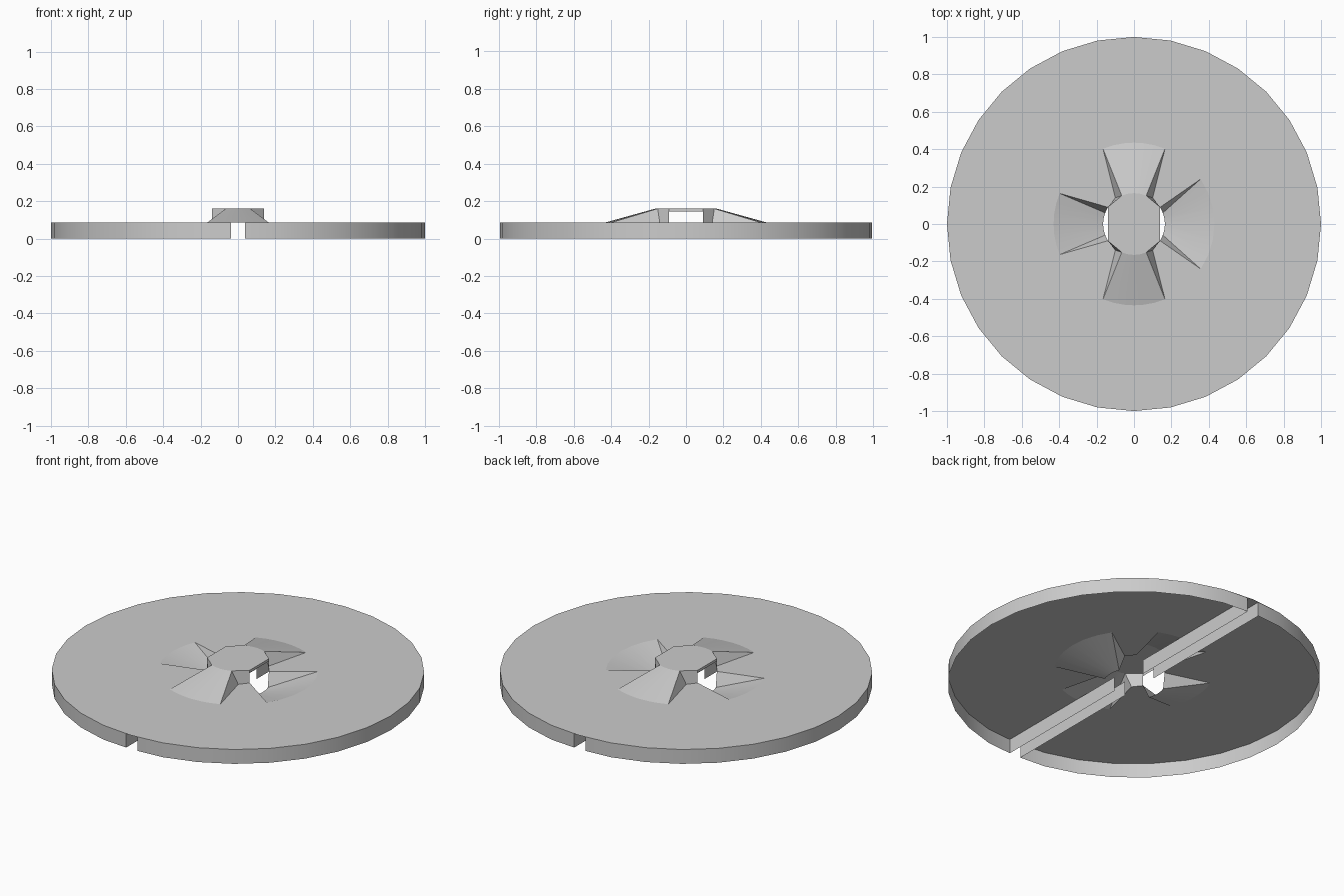
import bpy, bmesh
from math import sin, cos, radians
from mathutils import Vector

if "Cube" in bpy.data.objects:
    bpy.data.objects.remove(bpy.data.objects["Cube"])

H, TOP, LOW = 0.085, 0.16, 0.005   # plate level, cap level, recess depth
LIP = 0.145                        # lower edge of the cap lip
R_OUT, R_IN = 0.435, 0.165         # vane outer and inner radius
SLOT = 0.037                       # half width of the underside channel


def polar(r, deg, z):
    return Vector((r * cos(radians(deg)), r * sin(radians(deg)), z))


def arc(r, mid, half, z, n=6):
    return [polar(r, mid - half + 2 * half * i / n, z) for i in range(n + 1)]


def make(name, faces, centre=(0, 0, 0)):
    """Mesh from point-list faces, facing up or away from centre."""
    bm = bmesh.new()
    for pts in faces:
        bm.faces.new([bm.verts.new(p) for p in pts])
    bmesh.ops.remove_doubles(bm, verts=bm.verts, dist=0.0005)
    bm.normal_update()
    for f in bm.faces:
        out = f.calc_center_median() - Vector(centre)
        out.z = 0
        if f.normal.z < -0.2 or (abs(f.normal.z) <= 0.2 and f.normal.dot(out) < 0):
            f.normal_flip()
    return finish(name, bm)


def finish(name, bm):
    me = bpy.data.meshes.new(name)
    bm.to_mesh(me)
    bm.free()
    ob = bpy.data.objects.new(name, me)
    bpy.context.collection.objects.link(ob)
    bpy.ops.object.select_all(action='DESELECT')
    ob.select_set(True)
    bpy.context.view_layer.objects.active = ob
    bpy.ops.object.shade_smooth_by_angle(angle=radians(25))
    return ob


def strip(a, b):
    return [(a[i], a[i + 1], b[i + 1], b[i]) for i in range(len(a) - 1)]


# Vanes: name, direction, half angle outside, half angle inside, inner height
VANES = [("right_recess", 0, 34, 21, LOW), ("back_ramp", 90, 22.4, 23.4, TOP),
         ("left_recess", 180, 22.4, 21, LOW), ("front_ramp", 270, 22.4, 23.4, TOP)]

hole, cap, hub = [], [], []
for name, mid, half, half_in, z in VANES:
    raised = z == TOP
    # corners where the plate meets the hub beside this vane
    corner = 35.5 if raised else 32.7
    rc = 0.172 if raised else 0.166
    ends = [polar(rc, mid - corner, H), polar(rc, mid + corner, H)]
    outer = arc(R_OUT if raised else 0.43, mid, half, H)
    inner = arc(R_IN, mid, half_in, z)
    make(name, strip(outer, inner) + [(outer[0], inner[0], ends[0]),
                                      (outer[-1], inner[-1], ends[1])])
    hole += [ends[0]] + outer + [ends[1]]
    # cap outline and hub walls
    up = [Vector((e.x, e.y, TOP)) for e in ends]
    if raised:
        cap += inner
    else:
        cap += up
        lip = [Vector((e.x, e.y, LIP)) for e in ends]
        hub.append((lip[0], lip[1], up[1], up[0]))

# Hub walls on the four diagonals
for sx in (-1, 1):
    for sy in (-1, 1):
        top_in = polar(R_IN, 90 - 23.4, TOP)
        low_in = polar(0.172, 90 - 35.5, H)
        side = polar(0.166, 32.7, H)
        quad = [low_in, side, Vector((side.x, side.y, TOP)), top_in]
        hub.append([Vector((p.x * sx, p.y * sy, p.z)) for p in quad])
make("hub_cap", hub + [cap])

# Flat plate with the star shaped opening
bm = bmesh.new()
edges = []
for loop in ([polar(1, i * 11.25, H) for i in range(32)], hole):
    vs = [bm.verts.new(p) for p in loop]
    edges += [bm.edges.new((vs[i - 1], vs[i])) for i in range(len(vs))]
bmesh.ops.triangle_fill(bm, edges=edges, use_beauty=True, normal=(0, 0, 1))
bm.normal_update()
for f in bm.faces:
    if f.normal.z < 0:
        f.normal_flip()
finish("disc_plate", bm)

# Rim skirt and channel walls, one half disc on each side
for name, s in (("right_rim", 1), ("left_rim", -1)):
    ring = [(SLOT, -0.12), (SLOT, -0.993)]
    ring += [polar(1, i * 11.25, 0).xy for i in range(-7, 8)]
    ring += [(SLOT, 0.993), (SLOT, 0.12)]
    low = [Vector((p[0] * s, p[1], 0)) for p in ring]
    high = [Vector((p.x, p.y, H)) for p in low]
    make(name, strip(low, high), (0.4 * s, 0, 0))
